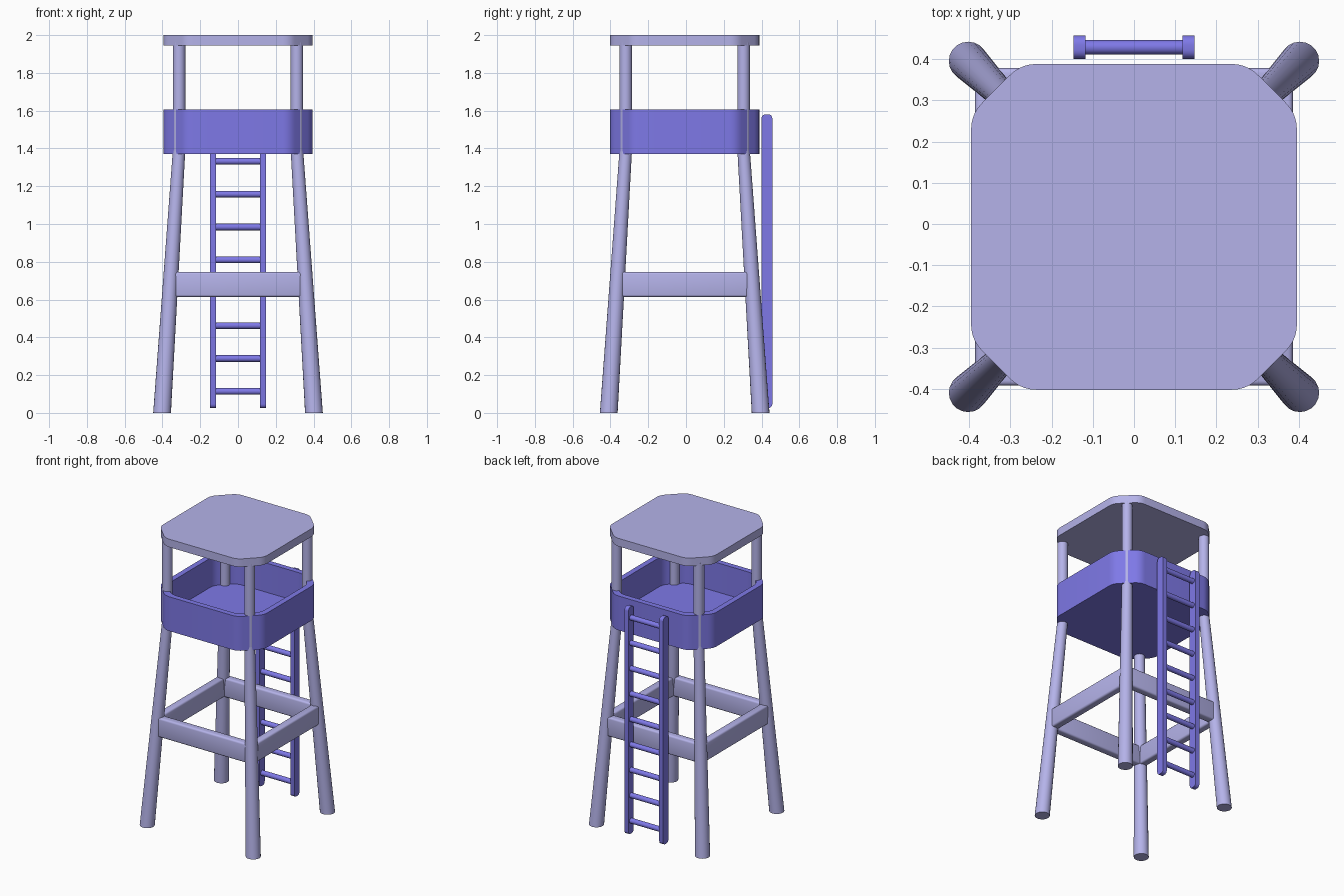
import bpy, bmesh, math
from mathutils import Vector

if "Cube" in bpy.data.objects:
    bpy.data.objects.remove(bpy.data.objects["Cube"])

OY = -0.007  # tower centre in y, the ladder hangs off the back


def material(name, rgb):
    m = bpy.data.materials.new(name)
    m.diffuse_color = (*rgb, 1)
    m.use_nodes = True
    m.node_tree.nodes["Principled BSDF"].inputs["Base Color"].default_value = m.diffuse_color
    return m


PALE = material("pale_violet", (0.46, 0.45, 0.82))
BLUE = material("deep_blue", (0.21, 0.19, 0.80))


def finish(name, bm, mat, angle=30):
    bmesh.ops.recalc_face_normals(bm, faces=bm.faces)
    me = bpy.data.meshes.new(name)
    bm.to_mesh(me)
    bm.free()
    ob = bpy.data.objects.new(name, me)
    bpy.context.collection.objects.link(ob)
    me.materials.append(mat)
    bpy.ops.object.select_all(action='DESELECT')
    ob.select_set(True)
    bpy.context.view_layer.objects.active = ob
    bpy.ops.object.shade_smooth_by_angle(angle=math.radians(angle))
    return ob


def outline(half, cut, blend=0.038, steps=5):
    """Square with cut corners, each corner of the cut softened by a curve."""
    c = half - cut
    poly = [Vector(p) for p in ((half, -c), (half, c), (c, half), (-c, half),
                                (-half, c), (-half, -c), (-c, -half), (c, -half))]
    pts = []
    for i, p in enumerate(poly):
        a = p + (poly[i - 1] - p).normalized() * blend
        b = p + (poly[(i + 1) % 8] - p).normalized() * blend
        for k in range(steps + 1):
            t = k / steps
            pts.append(a * (1 - t) ** 2 + p * 2 * t * (1 - t) + b * t * t)
    return pts


def stack(name, rings, mat):
    """Join successive (points, z) rings and cap both ends."""
    bm = bmesh.new()
    loops = [[bm.verts.new((p.x, p.y + OY, z)) for p in pts] for pts, z in rings]
    for a, b in zip(loops, loops[1:]):
        for i in range(len(a)):
            j = (i + 1) % len(a)
            bm.faces.new((a[i], a[j], b[j], b[i]))
    bm.faces.new(loops[0])
    bm.faces.new(loops[-1])
    return finish(name, bm, mat)


def circle(x, y, r, n=20):
    return [Vector((x + r * math.cos(2 * math.pi * i / n),
                    y + r * math.sin(2 * math.pi * i / n))) for i in range(n)]


def box(name, centre, size, mat, bevel, vertical_ends=False):
    bm = bmesh.new()
    bmesh.ops.create_cube(bm, size=1)
    for v in bm.verts:
        v.co = Vector(centre) + Vector(v.co[i] * size[i] for i in range(3))
    edges = list(bm.edges)
    if vertical_ends:  # only round the end edges that run along x
        edges = [e for e in edges if abs(e.verts[0].co.x - e.verts[1].co.x) > 1e-4]
    bmesh.ops.bevel(bm, geom=edges, offset=bevel, segments=5 if vertical_ends else 3,
                    profile=0.5, affect='EDGES')
    return finish(name, bm, mat)


# Roof slab and open basket
outer = outline(0.395, 0.121)
inner = outline(0.357, 0.106)
stack("roof", [(outer, 1.945), (outer, 2.0)], PALE)
stack("basket", [(outer, 1.37), (outer, 1.605), (inner, 1.605), (inner, 1.405)], BLUE)

# Splayed tapering legs and upright roof posts
for sx, side in ((-1, "left"), (1, "right")):
    for sy, end in ((-1, "front"), (1, "back")):
        stack(f"{end}_{side}_leg", [(circle(sx * 0.402, sy * 0.402, 0.047), 0),
                                    (circle(sx * 0.312, sy * 0.312, 0.033), 1.39)], PALE)
        stack(f"{end}_{side}_post", [(circle(sx * 0.312, sy * 0.312, 0.033), 1.38),
                                     (circle(sx * 0.312, sy * 0.312, 0.033), 1.96)], PALE)

# Cross beams between the legs
for s, a, b in ((-1, "front", "left"), (1, "back", "right")):
    box(f"{a}_beam", (0, s * 0.358 + OY, 0.68), (0.716, 0.054, 0.132), PALE, 0.012)
    box(f"{b}_beam", (s * 0.358, OY, 0.68), (0.054, 0.716, 0.132), PALE, 0.012)

# Ladder on the back
LY = 0.4285
for s, side in ((-1, "left"), (1, "right")):
    box(f"{side}_ladder_rail", (s * 0.132, LY, 0.803), (0.030, 0.057, 1.556), BLUE, 0.022, True)
for i in range(9):
    bm = bmesh.new()
    bmesh.ops.create_cone(bm, cap_ends=True, segments=16, radius1=0.0175, radius2=0.0175, depth=0.26)
    for v in bm.verts:
        x, y, z = v.co
        v.co = (z, LY + y, 0.114 + 0.174 * i + x)
    finish(f"ladder_rung_{i + 1}", bm, BLUE)
